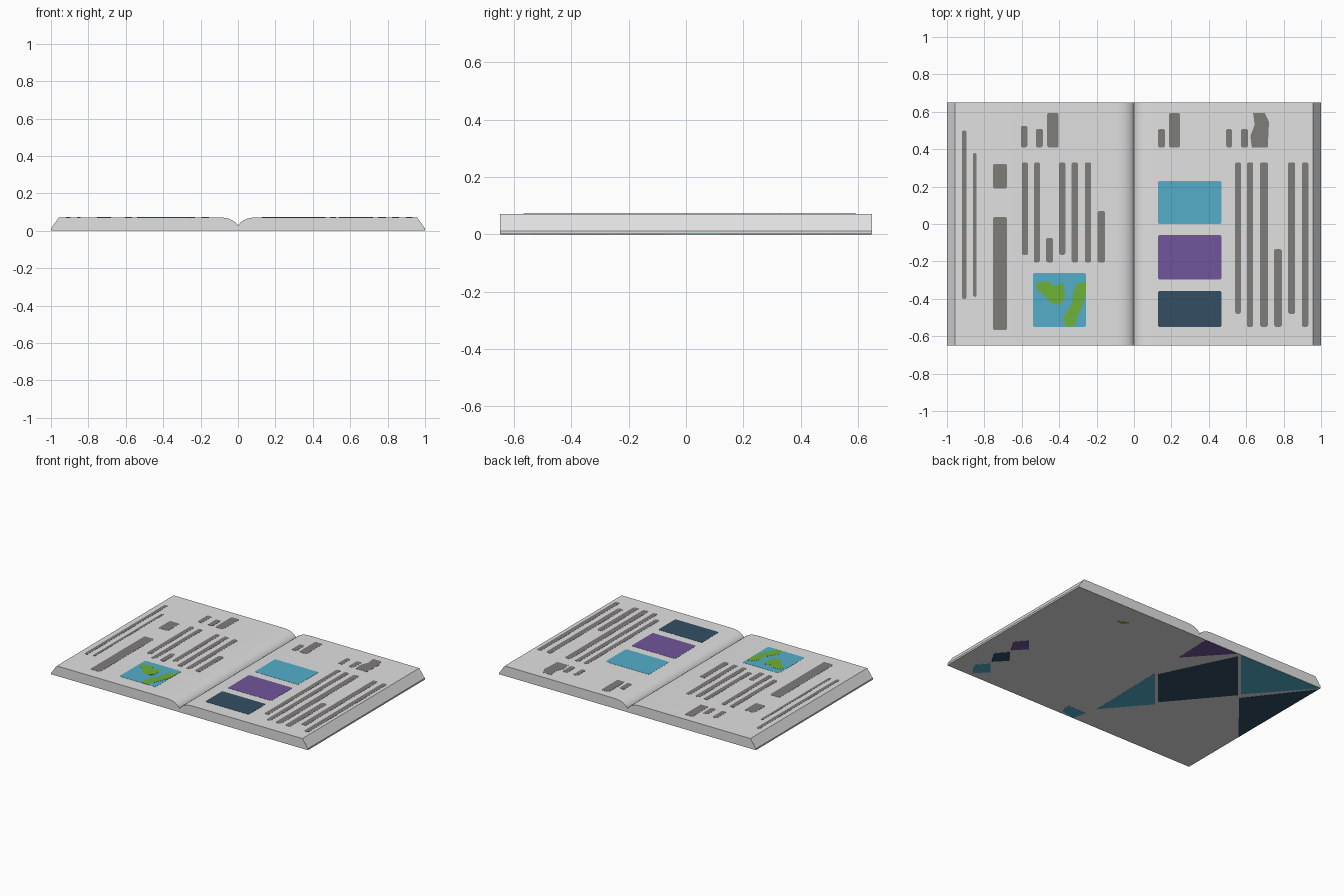
import bpy, bmesh, math

if "Cube" in bpy.data.objects:
    bpy.data.objects.remove(bpy.data.objects["Cube"])

TOP, BOTTOM, HALF_Y = 0.0715, 0.001, 0.65


def material(name, r, g, b):
    lin = [(c / 255 / 12.92) if c < 11 else ((c / 255 + 0.055) / 1.055) ** 2.4 for c in (r, g, b)]
    m = bpy.data.materials.new(name)
    m.diffuse_color = (*lin, 1)
    m.use_nodes = True
    m.node_tree.nodes["Principled BSDF"].inputs["Base Color"].default_value = m.diffuse_color
    return m


paper = material("paper_white", 225, 225, 225)
ink = material("ink_grey", 126, 125, 122)
teal = material("picture_blue", 83, 174, 203)
purple = material("picture_purple", 113, 86, 156)
navy = material("picture_navy", 51, 78, 100)
green = material("map_green", 111, 177, 56)


def make_object(name, bm, mat):
    bmesh.ops.recalc_face_normals(bm, faces=bm.faces)
    me = bpy.data.meshes.new(name)
    bm.to_mesh(me)
    bm.free()
    me.materials.append(mat)
    ob = bpy.data.objects.new(name, me)
    bpy.context.collection.objects.link(ob)
    return ob


def prism(bm, base, offset):
    """Extrude a closed outline of 3D points by an offset vector."""
    face = bm.faces.new([bm.verts.new(p) for p in base])
    ext = bmesh.ops.extrude_face_region(bm, geom=[face])
    verts = [v for v in ext["geom"] if isinstance(v, bmesh.types.BMVert)]
    bmesh.ops.translate(bm, verts=verts, vec=offset)


def plates(name, outlines, mat, z0=TOP - 0.0005, z1=TOP + 0.001):
    """Thin printed plates, one object for a group of outlines."""
    bm = bmesh.new()
    for pts in outlines:
        prism(bm, [(x, y, z0) for x, y in pts], (0, 0, z1 - z0))
    return make_object(name, bm, mat)


def rect(x0, x1, y0, y1, c=0.007):
    """Rectangle with clipped corners."""
    return [(x0 + c, y0), (x1 - c, y0), (x1, y0 + c), (x1, y1 - c),
            (x1 - c, y1), (x0 + c, y1), (x0, y1 - c), (x0, y0 + c)]


# Book block: mirrored profile with a curved gutter, extruded front to back
half = [(0.0, 0.025), (0.006, 0.036), (0.016, 0.047), (0.03, 0.056), (0.048, 0.064),
        (0.07, 0.069), (0.1, TOP), (0.957, TOP), (1.0, 0.012), (1.0, BOTTOM)]
profile = half + [(-x, z) for x, z in reversed(half[1:])]
bm = bmesh.new()
prism(bm, [(x, -HALF_Y, z) for x, z in profile], (0, 2 * HALF_Y, 0))
book = make_object("open_book", bm, paper)
bpy.context.view_layer.objects.active = book
book.select_set(True)
bpy.ops.object.shade_smooth_by_angle(angle=math.radians(30))
book.select_set(False)

# Text columns on the left page: x0, x1, y0, y1
left_bars = [
    (-0.92, -0.895, -0.40, 0.50), (-0.86, -0.842, -0.39, 0.38),
    (-0.754, -0.679, 0.19, 0.32), (-0.754, -0.679, -0.567, 0.037),
    (-0.60, -0.567, -0.165, 0.33), (-0.535, -0.503, -0.205, 0.33),
    (-0.47, -0.433, -0.205, -0.075), (-0.40, -0.367, -0.165, 0.33),
    (-0.333, -0.299, -0.205, 0.33), (-0.263, -0.229, -0.205, 0.33),
    (-0.195, -0.155, -0.205, 0.07)]
plates("left_text_columns", [rect(*b) for b in left_bars], ink)

# Text columns on the right page
right_bars = [
    (0.54, 0.572, -0.48, 0.33), (0.604, 0.637, -0.55, 0.33), (0.674, 0.716, -0.55, 0.33),
    (0.749, 0.79, -0.55, -0.134), (0.824, 0.862, -0.48, 0.33), (0.898, 0.932, -0.55, 0.33)]
plates("right_text_columns", [rect(*b) for b in right_bars], ink)

# Heading blocks along the top of both pages
heads = [(-0.605, -0.57, 0.525), (-0.525, -0.487, 0.508), (-0.465, -0.403, 0.593),
         (0.128, 0.166, 0.508), (0.187, 0.246, 0.593),
         (0.492, 0.524, 0.508), (0.572, 0.61, 0.508)]
head_shapes = [rect(x0, x1, 0.41, y1) for x0, x1, y1 in heads]
head_shapes.append([(0.63, 0.41), (0.715, 0.41), (0.722, 0.545), (0.70, 0.593),
                    (0.637, 0.593), (0.645, 0.53), (0.622, 0.47)])
plates("heading_blocks", head_shapes, ink)

# Picture blocks on the right page
for name, mat, y0, y1 in [("upper_picture", teal, 0.0, 0.23),
                          ("middle_picture", purple, -0.298, -0.06),
                          ("lower_picture", navy, -0.55, -0.358)]:
    plates(name, [rect(0.128, 0.468, y0, y1)], mat)

# Map on the left page with two green land patches
plates("map_water", [rect(-0.54, -0.256, -0.55, -0.262)], teal)
land = [
    [(-0.525, -0.315), (-0.45, -0.305), (-0.43, -0.335), (-0.375, -0.315),
     (-0.37, -0.405), (-0.405, -0.433), (-0.45, -0.42), (-0.475, -0.385), (-0.52, -0.35)],
    [(-0.305, -0.32), (-0.257, -0.305), (-0.257, -0.375), (-0.275, -0.435), (-0.305, -0.50),
     (-0.32, -0.549), (-0.365, -0.549), (-0.378, -0.50), (-0.33, -0.42), (-0.325, -0.365)]]
plates("map_land", land, green, z1=TOP + 0.0018)


def under(name, outlines, mat):
    plates(name, outlines, mat, z0=0.0, z1=BOTTOM + 0.0005)


# Large skewed patches on the underside
under("underside_blue_patches", [
    [(-0.074, 0.119), (-0.325, -0.18), (-0.084, -0.464)],
    [(-0.345, 0.645), (-0.998, 0.648), (-0.661, 0.266)],
    [(0.07, -0.626), (0.085, -0.55), (-0.06, -0.55), (-0.04, -0.648)]], teal)
under("underside_navy_patches", [
    [(-0.096, 0.122), (-0.338, 0.621), (-0.654, 0.245), (-0.323, -0.148)],
    [(-0.683, 0.22), (-0.998, 0.63), (-0.998, -0.157)]], navy)
under("underside_purple_patch", [[(-0.05, 0.648), (-0.314, 0.648), (-0.06, 0.371)]], purple)
under("underside_green_patch", [[(0.54, 0.47), (0.50, 0.495), (0.46, 0.505), (0.49, 0.465)]], green)

# Row of three small patches on the underside
for i, (name, mat) in enumerate([("small_purple", purple), ("small_navy", navy), ("small_blue", teal)]):
    d = -0.19 * i
    under(name + "_patch", [[(0.815, -0.245 + d), (0.872, -0.155 + d),
                             (0.805, -0.075 + d), (0.735, -0.16 + d)]], mat)
